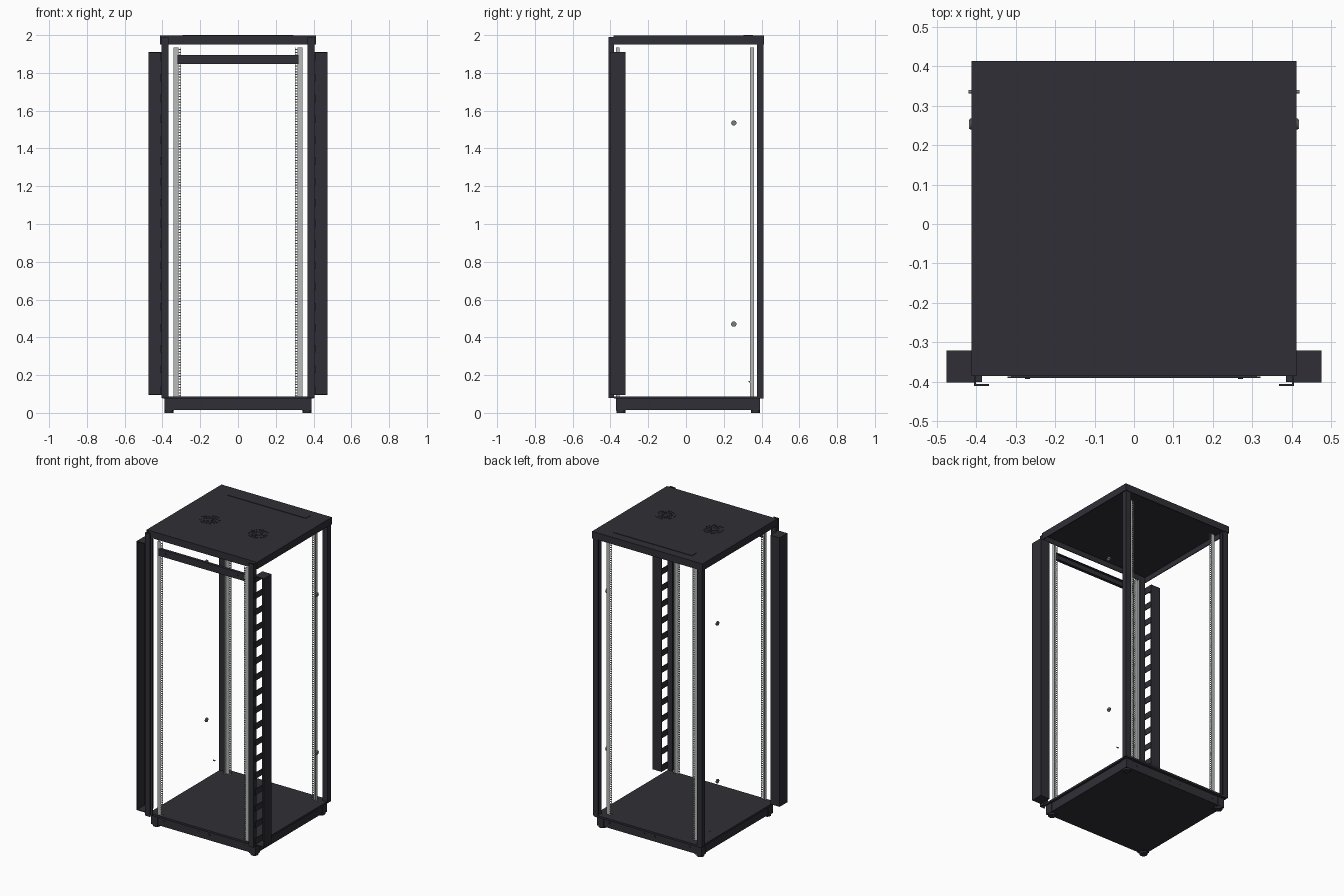
import bpy, bmesh, math
from mathutils import Matrix, Vector

if "Cube" in bpy.data.objects:
    bpy.data.objects.remove(bpy.data.objects["Cube"], do_unlink=True)


def material(name, rgb):
    m = bpy.data.materials.new(name)
    m.use_nodes = True
    m.diffuse_color = (*rgb, 1)
    m.node_tree.nodes["Principled BSDF"].inputs["Base Color"].default_value = (*rgb, 1)
    return m


DARK = material("charcoal paint", (0.028, 0.028, 0.037))
ZINC = material("zinc steel", (0.48, 0.50, 0.50))
GREY = material("latch grey", (0.2, 0.2, 0.2))


def box(bm, x, y, z):
    """Add a box spanning three (low, high) ranges."""
    lo, hi = (Vector(c) for c in zip(x, y, z))
    m = Matrix.Translation((lo + hi) / 2) @ Matrix.Diagonal((*(hi - lo), 1))
    bmesh.ops.create_cube(bm, size=1, matrix=m)


def disc(bm, centre, radius, depth, axis="Z", sides=20):
    turn = {"X": Matrix.Rotation(math.pi / 2, 4, "Y"),
            "Y": Matrix.Rotation(math.pi / 2, 4, "X"), "Z": Matrix()}[axis]
    bmesh.ops.create_cone(bm, cap_ends=True, segments=sides, radius1=radius, radius2=radius,
                          depth=depth, matrix=Matrix.Translation(centre) @ turn)


def finish(name, bm, mat, mirror=False):
    """Make the object; optionally reflect it to the other side in x."""
    for suffix, sign in ((("_left", 1), ("_right", -1)) if mirror else (("", 1),)):
        copy = bm.copy()
        if sign < 0:
            bmesh.ops.scale(copy, vec=(-1, 1, 1), verts=copy.verts)
            bmesh.ops.reverse_faces(copy, faces=copy.faces)
        mesh = bpy.data.meshes.new(name + suffix)
        copy.to_mesh(mesh)
        copy.free()
        mesh.materials.append(mat)
        bpy.context.collection.objects.link(bpy.data.objects.new(name + suffix, mesh))
    bm.free()


T = 0.005  # sheet thickness

# Roof: sheet with a folded skirt and a raised cable-entry cover
bm = bmesh.new()
W, F, B = 0.412, -0.385, 0.413
box(bm, (-W, W), (F, B), (1.985, 1.997))
for s in (-1, 1):
    box(bm, sorted((s * W, s * (W - T))), (F, B), (1.95, 1.985))
for y in (F, B - T):
    box(bm, (-W + T, W - T), (y, y + T), (1.95, 1.985))
finish("roof", bm, DARK)

bm = bmesh.new()
box(bm, (-0.293, 0.293), (0.305, 0.355), (1.997, 2.0))
finish("cable_entry_cover", bm, DARK)

# Fan grilles: rings of low raised arcs
bm = bmesh.new()
for ring in range(3):
    inner, outer = 0.016 + ring * 0.019, 0.026 + ring * 0.019
    for k in range(8):
        start = (k + ring * 0.5) * math.pi / 4
        edges = [[Vector((0.18 + r * math.cos(start + j * 0.14), -0.04 + r * math.sin(start + j * 0.14), 1.997))
                  for j in range(5)] for r in (inner, outer)]
        outline = edges[1] + edges[0][::-1]
        face = bm.faces.new([bm.verts.new(p) for p in outline])
        up = bmesh.ops.extrude_face_region(bm, geom=[face])["geom"]
        bmesh.ops.translate(bm, vec=(0, 0, 0.002),
                            verts=[v for v in up if isinstance(v, bmesh.types.BMVert)])
bmesh.ops.recalc_face_normals(bm, faces=bm.faces)
finish("fan_grille", bm, DARK, mirror=True)

# Floor tray and plinth
bm = bmesh.new()
box(bm, (-0.4, 0.4), (-0.38, 0.41), (0.075, 0.088))
finish("floor", bm, DARK)

bm = bmesh.new()
box(bm, (-0.385, 0.385), (-0.365, 0.39), (0.015, 0.075))
for x in (-0.3, -0.04, 0.04, 0.3):
    disc(bm, (x, -0.366, 0.05), 0.006, 0.004, "Y", 12)
    disc(bm, (x, 0.391, 0.05), 0.006, 0.004, "Y", 12)
finish("plinth", bm, DARK)

for name, y in (("front_foot", -0.345), ("rear_foot", 0.368)):
    bm = bmesh.new()
    box(bm, (0.34, 0.39), (y - 0.025, y + 0.025), (0.012, 0.075))
    disc(bm, (0.365, y, 0.007), 0.024, 0.014)
    finish(name, bm, DARK, mirror=True)

# Front posts: folded channel standing ahead of the roof
bm = bmesh.new()
tall = (0.08, 1.99)
box(bm, (0.368, 0.405), (-0.411, -0.411 + T), tall)
box(bm, (0.4, 0.405), (-0.406, -0.38), tall)
box(bm, (0.368, 0.4), (-0.385, -0.38), (0.08, 1.985))
box(bm, (0.385, 0.4), (-0.4, -0.385), (1.955, 1.98))
finish("front_post", bm, DARK, mirror=True)

# Rear posts: angle section
bm = bmesh.new()
box(bm, (0.368, 0.406), (0.403, 0.41), (0.08, 1.95))
box(bm, (0.399, 0.406), (0.375, 0.403), (0.08, 1.95))
box(bm, (0.368, 0.399), (0.375, 0.38), (0.08, 1.95))
finish("rear_post", bm, DARK, mirror=True)

# Perforated mounting rails
LOW, HIGH, HOLES = 0.088, 1.935, 126
pitch = (HIGH - LOW) / HOLES
for name, y, web in (("front_rail", -0.37, (-0.367, -0.352)), ("rear_rail", 0.357, (0.34, 0.357))):
    bm = bmesh.new()
    face = (y, y + 0.003)
    box(bm, (0.316, 0.341), face, (LOW, HIGH))
    box(bm, (0.302, 0.305), face, (LOW, HIGH))
    box(bm, (0.338, 0.341), web, (LOW, HIGH))
    for i in range(HOLES):
        z = LOW + i * pitch
        box(bm, (0.305, 0.316), face, (z, z + pitch * 0.4))
    finish(name, bm, ZINC, mirror=True)

# Upper cross bar in front of the rails
bm = bmesh.new()
box(bm, (-0.32, 0.32), (-0.39, -0.386), (1.848, 1.895))
for z in (1.848, 1.891):
    box(bm, (-0.312, 0.312), (-0.386, -0.371), (z, z + 0.004))
for s in (-1, 1):
    disc(bm, (s * 0.27, -0.391, 1.872), 0.006, 0.004, "Y", 12)
finish("cross_bar", bm, DARK)

# Side cable channels: back and outer sheets, end caps, inner fingers
bm = bmesh.new()
c0, c1 = 0.095, 1.91
box(bm, (0.406, 0.475), (-0.32 - T, -0.32), (c0, c1))
box(bm, (0.475 - T, 0.475), (-0.402, -0.32 - T), (c0, c1))
for z in (c0, c1 - T):
    box(bm, (0.406, 0.475 - T), (-0.402, -0.32 - T), (z, z + T))
RUNGS = 17
for i in range(RUNGS):
    z = c0 + T + (c1 - c0 - 0.05) * i / (RUNGS - 1)
    box(bm, (0.406, 0.411), (-0.402, -0.32 - T), (z, z + 0.04))
finish("cable_channel", bm, DARK, mirror=True)

# Side latches and locating pins
bm = bmesh.new()
for z in (0.47, 1.535):
    disc(bm, (0.412, 0.253, z), 0.014, 0.008, "X")
    box(bm, (0.416, 0.418), (0.241, 0.265), (z - 0.002, z + 0.002))
finish("side_latch", bm, GREY, mirror=True)

bm = bmesh.new()
disc(bm, (0.412, 0.335, 0.165), 0.004, 0.014, "X", 12)
finish("locating_pin", bm, GREY, mirror=True)
